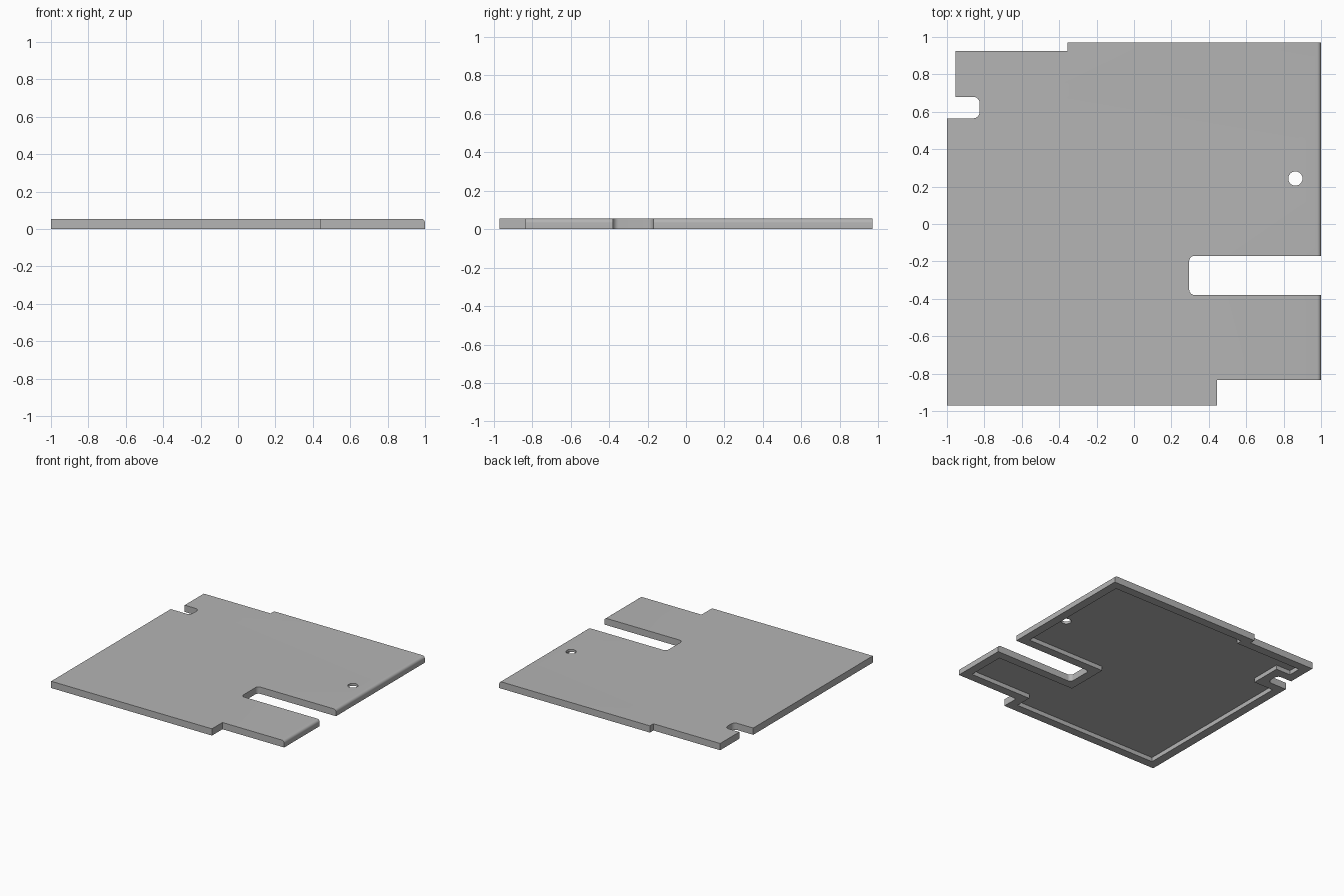
import bpy, bmesh, math

old = bpy.data.objects.get("Cube")
if old:
    bpy.data.objects.remove(old, do_unlink=True)

HEIGHT = 0.055    # plate thickness
RIM = 0.07        # width of the lip under the plate
DEPTH = 0.035     # depth of the hollow underside
FILLET = 0.022    # rounding of the long top edge

grey = bpy.data.materials.new("plain grey")
grey.use_nodes = True
grey.diffuse_color = (0.46, 0.46, 0.46, 1)
grey.node_tree.nodes["Principled BSDF"].inputs["Base Color"].default_value = grey.diffuse_color

# Outline, anticlockwise: x, y, corner radius
OUTLINE = [
    (-1, -0.97, 0), (0.445, -0.97, 0), (0.445, -0.835, 0), (1, -0.835, 0),
    (1, -0.38, 0), (0.295, -0.38, 0.03), (0.295, -0.17, 0.03), (1, -0.17, 0),
    (1, 0.97, 0), (-0.355, 0.97, 0), (-0.355, 0.925, 0), (-0.955, 0.925, 0),
    (-0.955, 0.68, 0), (-0.825, 0.68, 0.035), (-0.825, 0.565, 0.035), (-1, 0.565, 0),
]


def sides(points, i):
    """Unit directions of the sides before and after corner i."""
    (ax, ay, _), (bx, by, _), (cx, cy, _) = points[i - 1], points[i], points[(i + 1) % len(points)]
    u, v = math.dist((ax, ay), (bx, by)), math.dist((bx, by), (cx, cy))
    return ((bx - ax) / u, (by - ay) / u), ((cx - bx) / v, (cy - by) / v)


def inset(points, width):
    """Move every side of a right-angled outline inwards, with sharp corners."""
    result = []
    for i, (x, y, _) in enumerate(points):
        a, b = sides(points, i)
        result.append((x - width * (a[1] + b[1]), y + width * (a[0] + b[0]), 0))
    return result


def rounded(points, steps=8):
    """Replace corners that have a radius by quarter arcs."""
    result = []
    for i, (x, y, r) in enumerate(points):
        if not r:
            result.append((x, y))
            continue
        a, b = sides(points, i)
        for k in range(steps + 1):
            t = k / steps * math.pi / 2
            p, q = r * (1 - math.sin(t)), r * (1 - math.cos(t))
            result.append((x - a[0] * p + b[0] * q, y - a[1] * p + b[1] * q))
    return result


def prism(name, points, bottom, top, fillet=0):
    bm = bmesh.new()
    base = bm.faces.new([bm.verts.new((x, y, bottom)) for x, y in points])
    new = bmesh.ops.extrude_face_region(bm, geom=[base])["geom"]
    bmesh.ops.translate(bm, verts=[v for v in new if isinstance(v, bmesh.types.BMVert)],
                        vec=(0, 0, top - bottom))
    if fillet:
        edges = [e for e in bm.edges if all(v.co.x > 0.999 and v.co.z > top - 0.001 for v in e.verts)]
        bmesh.ops.bevel(bm, geom=edges, offset=fillet, segments=6, profile=0.5, affect='EDGES')
    bmesh.ops.recalc_face_normals(bm, faces=bm.faces)
    mesh = bpy.data.meshes.new(name)
    bm.to_mesh(mesh)
    bm.free()
    mesh.materials.append(grey)
    obj = bpy.data.objects.new(name, mesh)
    bpy.context.collection.objects.link(obj)
    return obj


# Plate with notches, slot and one rounded long edge
plate = prism("cover_plate", rounded(OUTLINE), 0, HEIGHT, FILLET)

# Cutters: hollow underside and screw hole
hollow = prism("hollow_cutter", rounded(inset(OUTLINE, RIM)), -0.05, DEPTH)
circle = [(0.863 + 0.038 * math.cos(k * math.tau / 32), 0.243 + 0.038 * math.sin(k * math.tau / 32))
          for k in range(32)]
hole = prism("hole_cutter", circle, -0.1, 0.1)

bpy.context.view_layer.objects.active = plate
plate.select_set(True)
for cutter in (hollow, hole):
    cutter.hide_render = True
    cut = plate.modifiers.new(cutter.name, 'BOOLEAN')
    cut.operation = 'DIFFERENCE'
    cut.solver = 'EXACT'
    cut.object = cutter
    bpy.ops.object.modifier_apply(modifier=cut.name)
    bpy.data.objects.remove(cutter, do_unlink=True)

bpy.ops.object.shade_smooth_by_angle(angle=math.radians(30))
